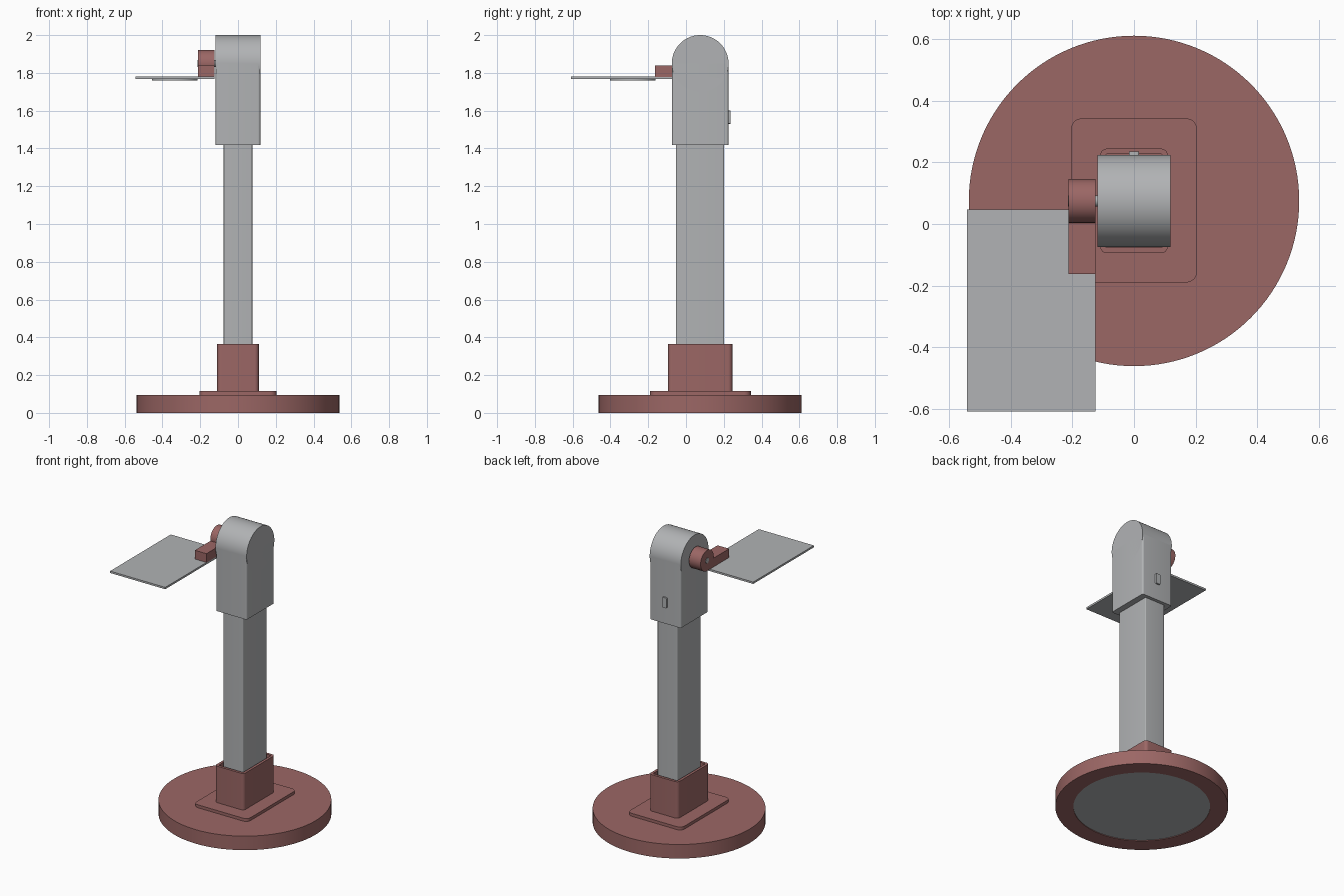
import bpy, bmesh
from mathutils import Matrix, Vector

if "Cube" in bpy.data.objects:
    bpy.data.objects.remove(bpy.data.objects["Cube"])


def material(name, rgb):
    m = bpy.data.materials.new(name)
    m.diffuse_color = (*rgb, 1)
    m.use_nodes = True
    m.node_tree.nodes["Principled BSDF"].inputs["Base Color"].default_value = m.diffuse_color
    return m


BROWN = material("dusty red brown", (0.33, 0.135, 0.13))
GREY = material("mid grey", (0.44, 0.45, 0.46))
AXIS_Y = 0.075    # column and base centre
PIVOT_Z = 1.85    # hinge height


def finish(name, bm, *mats):
    bmesh.ops.recalc_face_normals(bm, faces=bm.faces)
    me = bpy.data.meshes.new(name)
    bm.to_mesh(me)
    bm.free()
    ob = bpy.data.objects.new(name, me)
    bpy.context.collection.objects.link(ob)
    for m in mats:
        me.materials.append(m)
    bpy.ops.object.select_all(action='DESELECT')
    bpy.context.view_layer.objects.active = ob
    ob.select_set(True)
    bpy.ops.object.shade_smooth_by_angle(angle=0.6)
    return ob


def box_mesh(lo, hi, radius=0, axis=2):
    """Box between two corners, edges along one axis rounded."""
    bm = bmesh.new()
    lo, hi = Vector(lo), Vector(hi)
    bmesh.ops.create_cube(bm, size=1, matrix=Matrix.Translation((lo + hi) / 2)
                          @ Matrix.Diagonal((*(hi - lo), 1)))
    if radius:
        edges = [e for e in bm.edges
                 if abs((e.verts[0].co - e.verts[1].co)[axis]) > 1e-5]
        bmesh.ops.bevel(bm, geom=edges, offset=radius, segments=6,
                        profile=0.5, affect='EDGES')
    return bm


def cylinder_mesh(centre, radius, depth, sides=64, along_x=False):
    bm = bmesh.new()
    mat = Matrix.Translation(centre)
    if along_x:
        mat = mat @ Matrix.Rotation(1.5707963, 4, 'Y')
    bmesh.ops.create_cone(bm, cap_ends=True, segments=sides, radius1=radius,
                          radius2=radius, depth=depth, matrix=mat)
    return bm


def sink(bm, sign, margin, depth):
    """Inset the top (+1) or bottom (-1) face and push it inwards."""
    bm.normal_update()
    face = next(f for f in bm.faces if f.normal.z * sign > 0.9)
    bmesh.ops.inset_region(bm, faces=[face], thickness=margin, use_even_offset=True)
    new = bmesh.ops.extrude_discrete_faces(bm, faces=[face])["faces"][0]
    bmesh.ops.translate(bm, verts=new.verts, vec=(0, 0, -sign * depth))
    return new


# Round base with a grey pad underneath
bm = cylinder_mesh((0, AXIS_Y, 0.048), 0.537, 0.096, 128)
sink(bm, -1, 0.112, 0.004).material_index = 1
finish("base", bm, BROWN, GREY)

# Mounting plate and hollow socket
finish("mounting_plate", box_mesh((-0.205, -0.19, 0.09), (0.205, 0.343, 0.116), 0.035), BROWN)
bm = box_mesh((-0.11, -0.095, 0.11), (0.11, 0.245, 0.366), 0.022)
sink(bm, 1, 0.018, 0.24)
finish("socket", bm, BROWN)

# Column
finish("column", box_mesh((-0.076, -0.054, 0.12), (0.076, 0.202, 1.45), 0.006), GREY)

# Head: upright block with a round top
finish("head_block", box_mesh((-0.118, -0.075, 1.418), (0.118, 0.225, PIVOT_Z), 0.012), GREY)
finish("head_round", cylinder_mesh((0, AXIS_Y, PIVOT_Z), 0.15, 0.236, 96, True), GREY)
finish("button", box_mesh((-0.017, 0.22, 1.53), (0.017, 0.236, 1.60), 0.006, 1), GREY)

# Hinge: pin, hub and arm
finish("hinge_pin", cylinder_mesh((-0.16, AXIS_Y, PIVOT_Z), 0.018, 0.106, 32, True), GREY)
finish("hinge_hub", cylinder_mesh((-0.169, AXIS_Y, PIVOT_Z), 0.071, 0.088, 64, True), BROWN)
finish("hinge_arm", box_mesh((-0.213, -0.163, 1.779), (-0.125, AXIS_Y, 1.84)), BROWN)
finish("hinge_pin_end", cylinder_mesh((-0.2125, AXIS_Y, PIVOT_Z), 0.018, 0.004, 32, True), GREY)

# Tray with a thin round pad below
finish("tray", box_mesh((-0.543, -0.61, 1.767), (-0.125, 0.047, 1.78)), GREY)
finish("tray_pad", cylinder_mesh((-0.335, -0.282, 1.764), 0.121, 0.009, 64), GREY)
